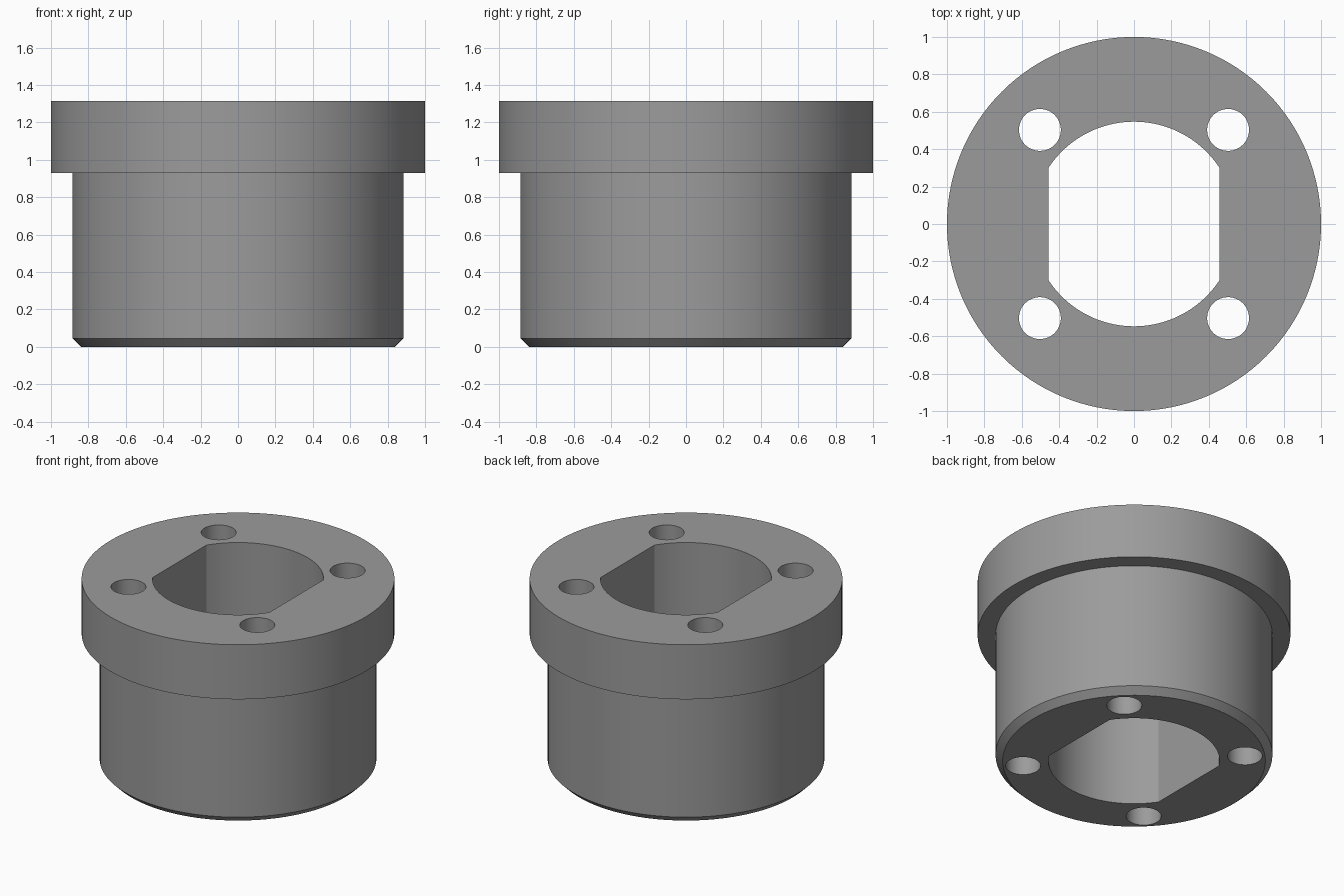
import bpy, bmesh, math

if "Cube" in bpy.data.objects:
    bpy.data.objects.remove(bpy.data.objects["Cube"])

SEGMENTS = 128
HEIGHT = 1.315

grey = bpy.data.materials.new("mid grey")
grey.diffuse_color = (0.33, 0.33, 0.33, 1)
grey.use_nodes = True
grey.node_tree.nodes["Principled BSDF"].inputs["Base Color"].default_value = grey.diffuse_color


def new_object(name, bm):
    bmesh.ops.recalc_face_normals(bm, faces=bm.faces)
    mesh = bpy.data.meshes.new(name)
    bm.to_mesh(mesh)
    bm.free()
    mesh.materials.append(grey)
    obj = bpy.data.objects.new(name, mesh)
    bpy.context.collection.objects.link(obj)
    return obj


def lathe(name, profile, segments):
    """Solid of revolution from (radius, z) points, capped at both ends."""
    bm = bmesh.new()
    rings = []
    for r, z in profile:
        rings.append([bm.verts.new((r * math.cos(a), r * math.sin(a), z))
                      for a in (2 * math.pi * i / segments for i in range(segments))])
    for low, high in zip(rings, rings[1:]):
        for i in range(segments):
            j = (i + 1) % segments
            bm.faces.new((low[i], low[j], high[j], high[i]))
    bm.faces.new(rings[0])
    bm.faces.new(rings[-1])
    return new_object(name, bm)


def prism(name, outline):
    """Vertical through-cutter from a plan outline."""
    bm = bmesh.new()
    face = bm.faces.new([bm.verts.new((x, y, -0.1)) for x, y in outline])
    top = bmesh.ops.extrude_face_region(bm, geom=[face])
    verts = [v for v in top["geom"] if isinstance(v, bmesh.types.BMVert)]
    bmesh.ops.translate(bm, verts=verts, vec=(0, 0, HEIGHT + 0.2))
    return new_object(name, bm)


def circle(cx, cy, r, n):
    return [(cx + r * math.cos(2 * math.pi * i / n),
             cy + r * math.sin(2 * math.pi * i / n)) for i in range(n)]


# Flanged bushing with a chamfered foot
bushing = lathe("flanged_bushing",
                [(0.84, 0), (0.885, 0.045), (0.885, 0.93), (1, 0.93), (1, HEIGHT)],
                SEGMENTS)

# Central bore: round front and back, flat left and right
bore_radius, flat_x = 0.547, 0.457
start = math.acos(flat_x / bore_radius)
arc = [start + (math.pi - 2 * start) * i / 40 for i in range(41)]
outline = [(bore_radius * math.cos(a + turn), bore_radius * math.sin(a + turn))
           for turn in (0, math.pi) for a in arc]
cutters = [prism("bore_cutter", outline)]

# Four bolt holes
for sx in (-1, 1):
    for sy in (-1, 1):
        cutters.append(prism("bolt_hole_cutter", circle(0.503 * sx, 0.503 * sy, 0.112, 48)))

# Cut the openings, then discard the cutters
bpy.context.view_layer.objects.active = bushing
bushing.select_set(True)
for cutter in cutters:
    cutter.hide_render = True
    mod = bushing.modifiers.new("cut", "BOOLEAN")
    mod.operation = "DIFFERENCE"
    mod.solver = "EXACT"
    mod.object = cutter
    bpy.ops.object.modifier_apply(modifier=mod.name)
    bpy.data.objects.remove(cutter)

bpy.ops.object.shade_smooth_by_angle(angle=math.radians(30))
